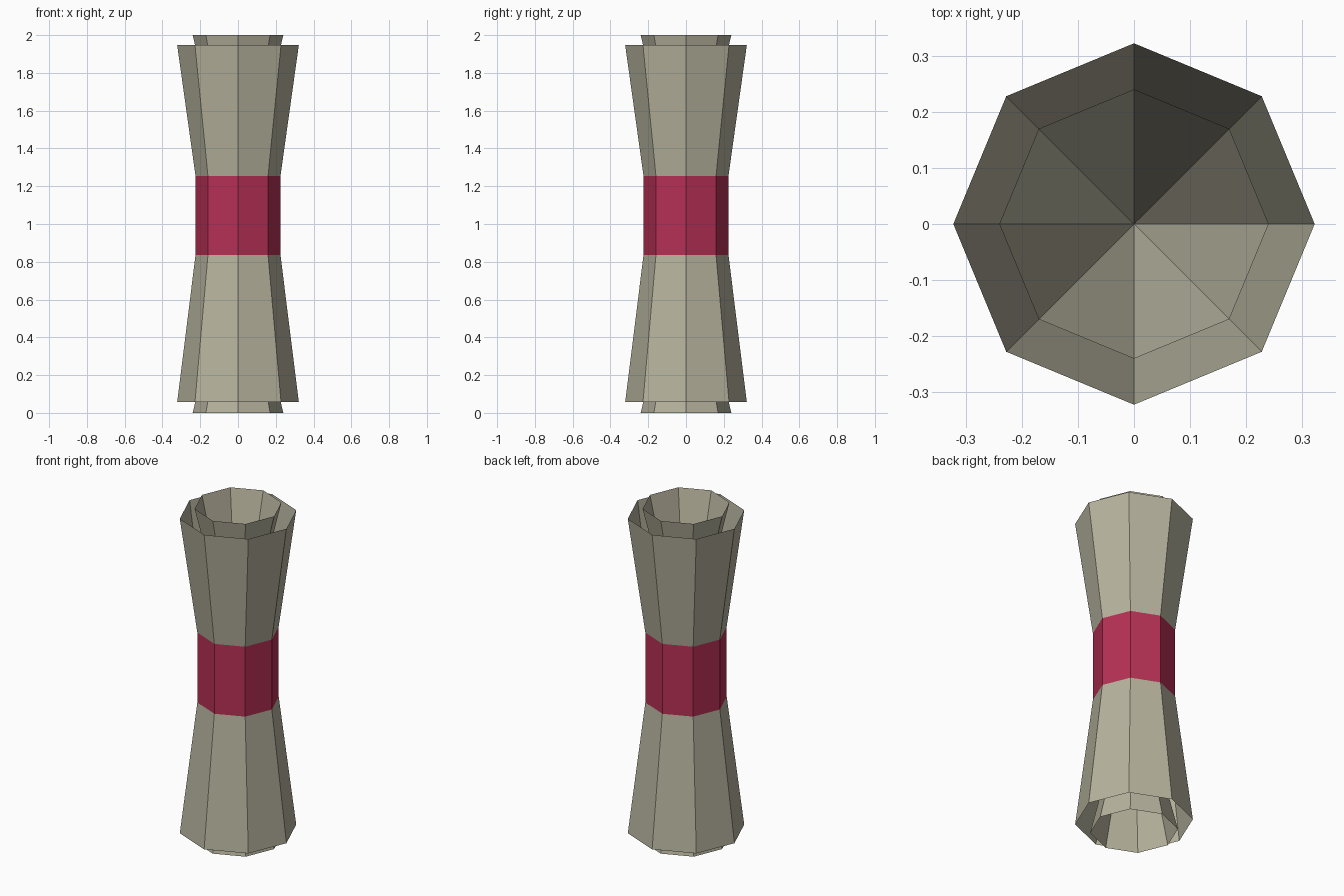
import bpy, bmesh
from math import cos, sin, tau

if "Cube" in bpy.data.objects:
    bpy.data.objects.remove(bpy.data.objects["Cube"])

SIDES = 8


def material(name, rgb):
    mat = bpy.data.materials.new(name)
    mat.diffuse_color = (*rgb, 1)
    mat.use_nodes = True
    mat.node_tree.nodes["Principled BSDF"].inputs["Base Color"].default_value = mat.diffuse_color
    return mat


def lathe(name, profile, mat):
    """Revolve (radius, height) points, listed bottom to top, with open ends."""
    bm = bmesh.new()
    rings = [[bm.verts.new((r * cos(tau * i / SIDES), r * sin(tau * i / SIDES), z))
              for i in range(SIDES)] if r else [bm.verts.new((0, 0, z))] * SIDES
             for r, z in profile]
    for low, high in zip(rings, rings[1:]):
        for i in range(SIDES):
            j = (i + 1) % SIDES
            corners = dict.fromkeys((low[i], low[j], high[j], high[i]))
            bm.faces.new(list(corners))
    mesh = bpy.data.meshes.new(name)
    bm.to_mesh(mesh)
    bm.free()
    mesh.materials.append(mat)
    obj = bpy.data.objects.new(name, mesh)
    bpy.context.collection.objects.link(obj)
    return obj


paper = material("paper", (0.47, 0.45, 0.34))
red = material("crimson", (0.47, 0.03, 0.09))

# Flared outer wrap, split by the red band around the waist
lathe("lower_wrap", [(0.322, 0.057), (0.225, 0.835)], paper)
lathe("waist_band", [(0.225, 0.835), (0.225, 1.255)], red)
lathe("upper_wrap", [(0.225, 1.255), (0.322, 1.947)], paper)

# Inner roll: two hollow cones pinched together in the middle
lathe("inner_roll", [(0.24, 0), (0, 1), (0.24, 2)], paper)
